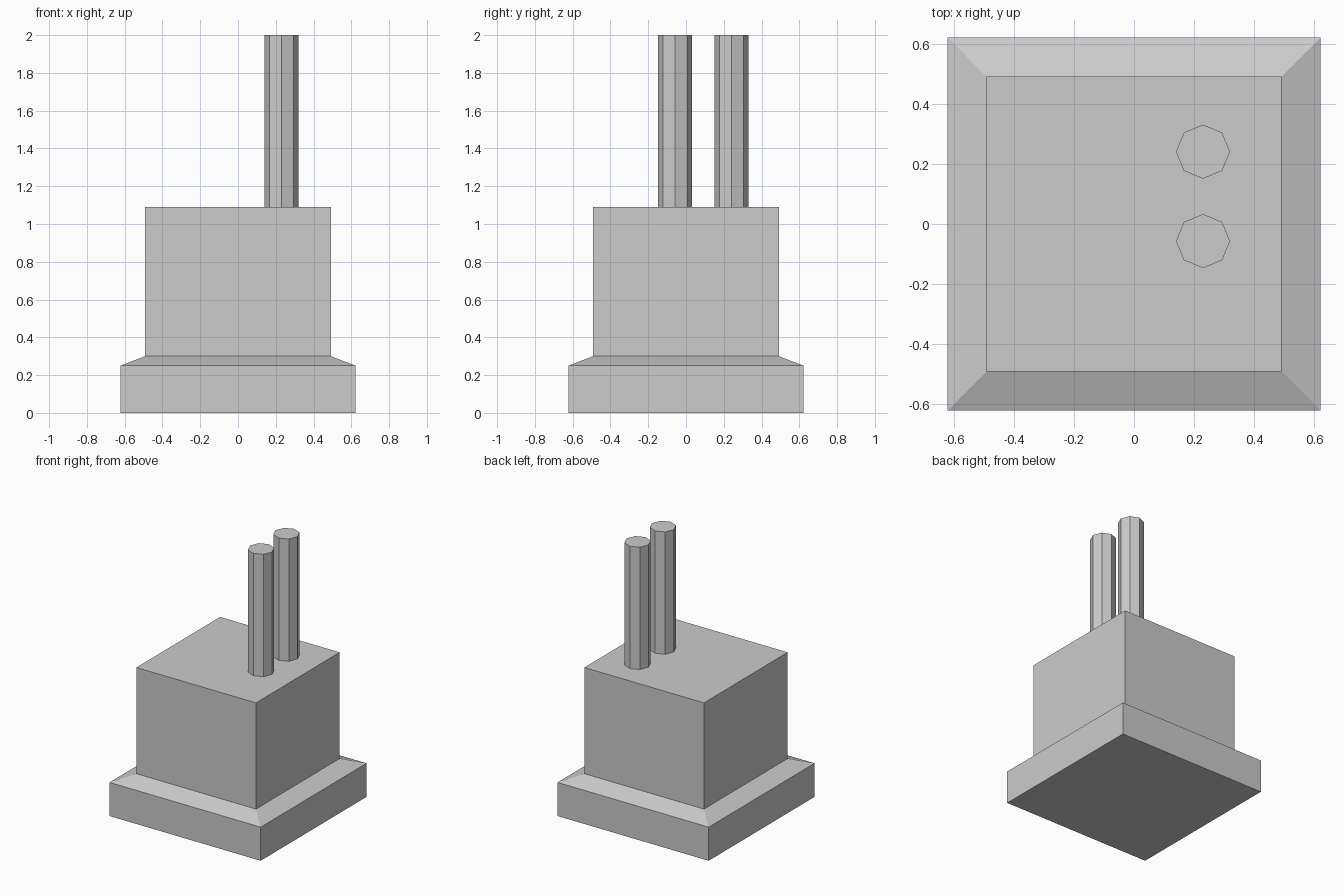
import bpy, bmesh

if "Cube" in bpy.data.objects:
    bpy.data.objects.remove(bpy.data.objects["Cube"])


def square_stack(name, profile):
    """Solid with square cross-sections, given (half_width, z) from bottom to top."""
    bm = bmesh.new()
    rings = [[bm.verts.new((sx * h, sy * h, z))
              for sx, sy in ((-1, -1), (1, -1), (1, 1), (-1, 1))]
             for h, z in profile]
    for low, high in zip(rings, rings[1:]):
        for i in range(4):
            j = (i + 1) % 4
            bm.faces.new((low[i], low[j], high[j], high[i]))
    bm.faces.new(rings[0][::-1])
    bm.faces.new(rings[-1])
    mesh = bpy.data.meshes.new(name)
    bm.to_mesh(mesh)
    bm.free()
    obj = bpy.data.objects.new(name, mesh)
    bpy.context.collection.objects.link(obj)
    return obj


def pipe(name, x, y, z0, z1, radius):
    """Upright eight-sided pipe."""
    bpy.ops.mesh.primitive_cylinder_add(vertices=8, radius=radius, depth=z1 - z0,
                                        location=(x, y, (z0 + z1) / 2))
    bpy.context.object.name = name


# Building block: plinth, sloped ledge and main walls
square_stack("building", [(0.622, 0), (0.622, 0.25), (0.492, 0.30), (0.492, 1.09)])

# Two chimneys standing on the roof
for label, y in (("front", -0.057), ("back", 0.241)):
    pipe(label + "_chimney", 0.23, y, 1.09, 2.0, 0.09)
